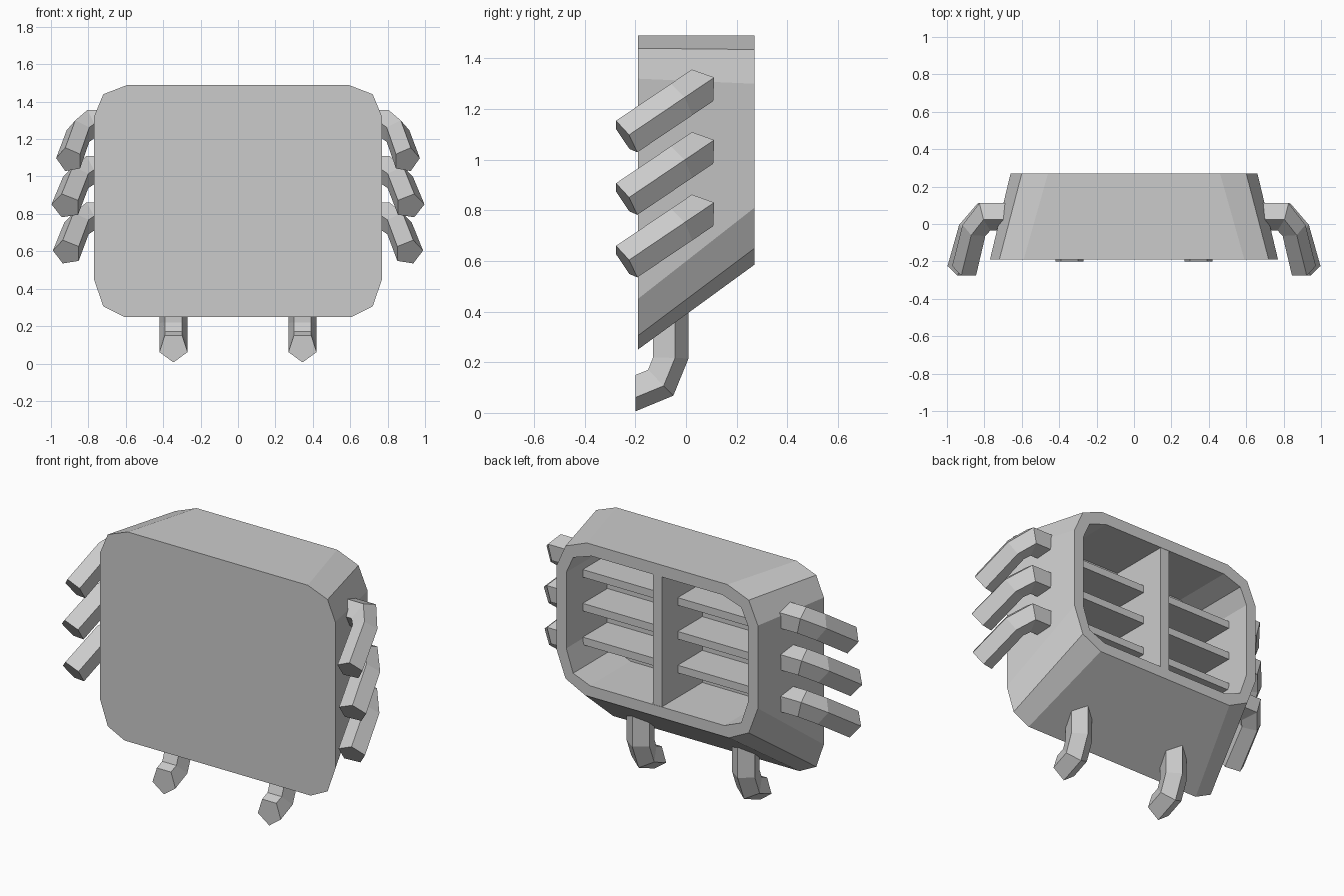
import bpy, bmesh
from math import sin, cos, radians
from mathutils import Vector

if "Cube" in bpy.data.objects:
    bpy.data.objects.remove(bpy.data.objects["Cube"])


def finish(name, bm):
    bmesh.ops.recalc_face_normals(bm, faces=bm.faces)
    me = bpy.data.meshes.new(name)
    bm.to_mesh(me)
    bm.free()
    ob = bpy.data.objects.new(name, me)
    bpy.context.collection.objects.link(ob)
    return ob


def loft(name, rings):
    """Skin a series of closed rings and cap both ends."""
    bm = bmesh.new()
    loops = [[bm.verts.new(p) for p in ring] for ring in rings]
    for a, b in zip(loops, loops[1:]):
        for i in range(len(a)):
            j = (i + 1) % len(a)
            bm.faces.new((a[i], a[j], b[j], b[i]))
    bm.faces.new(loops[0])
    bm.faces.new(loops[-1])
    return finish(name, bm)


def outline(half, y):
    """Mirror a right-hand (x, z) outline, listed top to bottom."""
    pts = half + [(-x, z) for x, z in reversed(half)]
    return [(x, y, z) for x, z in pts]


def box(name, lo, hi):
    bm = bmesh.new()
    bmesh.ops.create_cube(bm, size=1)
    lo, hi = Vector(lo), Vector(hi)
    for v in bm.verts:
        v.co = (lo + hi) / 2 + v.co * (hi - lo)
    return finish(name, bm)


def pentagon(outer, inner, side, r=0.079):
    """Pentagon with one corner at outer and its flat side centred on inner."""
    outer, inner, side = Vector(outer), Vector(inner), Vector(side)
    span = 1 + cos(radians(36))
    ring = []
    for k in range(5):
        a = radians(72 * k)
        ring.append(outer.lerp(inner, (1 - cos(a)) / span) + side * sin(a) * r)
    return ring


# body: tapered shell with sloping underside, hollowed from the back
front = [(.59, 1.49), (.72, 1.44), (.77, 1.32), (.77, .45), (.72, .305), (.61, .25)]
back = [(.46, 1.49), (.60, 1.435), (.66, 1.30), (.66, .81), (.60, .65), (.47, .585)]
hollow = [(.43, 1.42), (.55, 1.38), (.595, 1.28), (.595, .83), (.55, .695), (.44, .65)]
FLOOR = -0.11
loft("body_shell", [outline(front, -.19), outline(back, .27),
                    outline(hollow, .27), outline(hollow, FLOOR)])

# divider and shelves inside the hollow
box("divider", (-.03, FLOOR, .65), (.03, .268, 1.42))
for s in (-1, 1):
    for z in (1.24, 1.04, .84):
        xs = sorted((s * .03, s * .592))
        box("shelf", (xs[0], FLOOR, z - .045), (xs[1], .12, z))

# legs: (outer, inner) section lines in (y, z)
leg = [((.01, .44), (-.13, .44)), ((.01, .215), (-.13, .22)),
       ((-.05, .068), (-.15, .17)), ((-.2, .006), (-.2, .15))]
for s in (-1, 1):
    loft("leg", [pentagon((s * .345, *o), (s * .345, *i), (1, 0, 0)) for o, i in leg])

# arms: (outer, inner) section lines in (x, distance forward and down)
arm = [((.66, -.08), (.66, .065)), ((.835, -.08), (.77, .065)),
       ((.935, .06), (.80, .10)), ((.997, .325), (.855, .355))]
for z, pull in ((1.28, .10), (1.033, 0), (.786, .03)):
    for s in (-1, 1):
        def place(p):
            x = p[0] - pull * max(0, p[0] - .75)
            return (s * x, .045 - .83 * p[1], z - .56 * p[1])
        loft("arm", [pentagon(place(o), place(i), (0, .56, -.83)) for o, i in arm])
